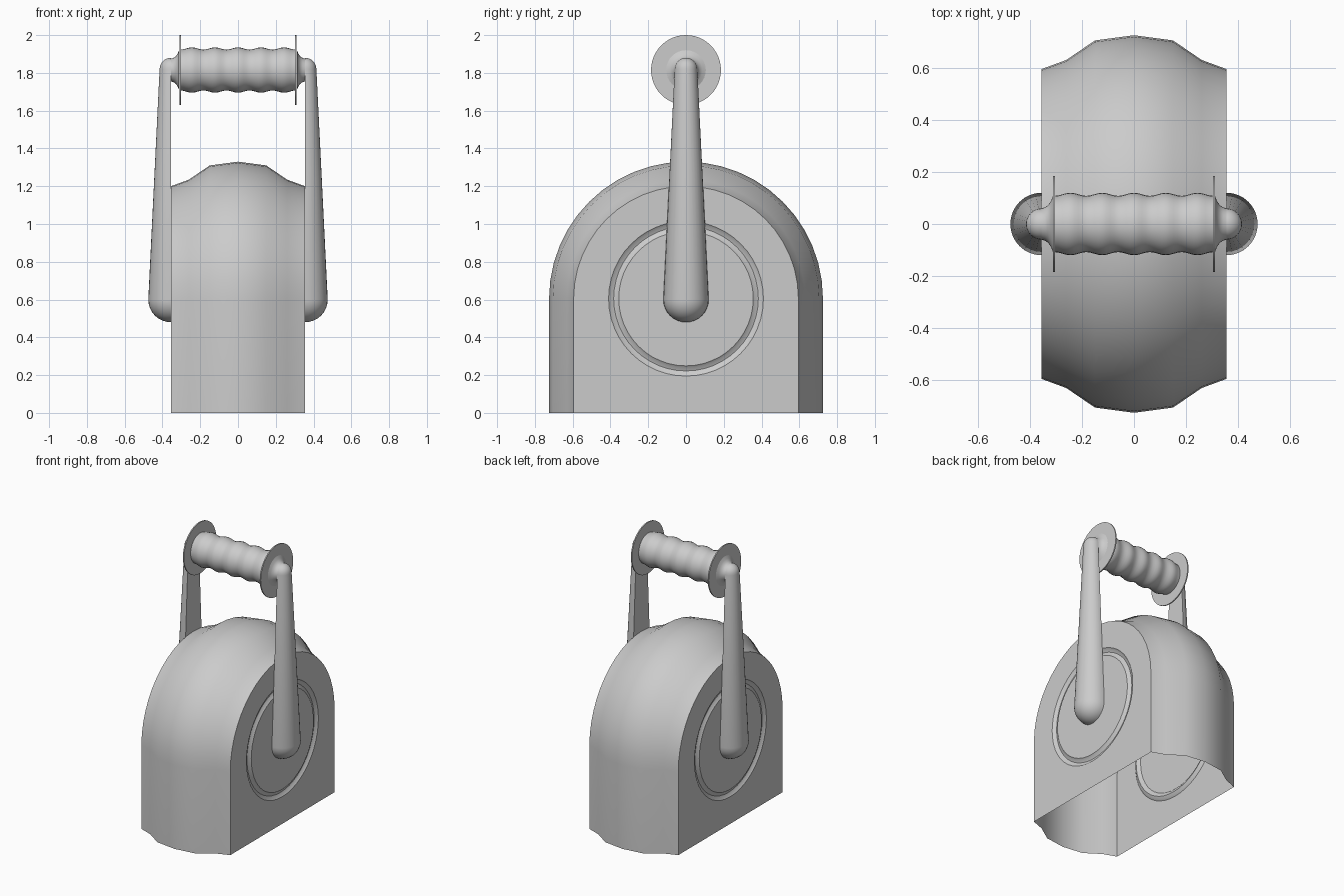
import bpy, bmesh
from math import sin, cos, pi

if "Cube" in bpy.data.objects:
    bpy.data.objects.remove(bpy.data.objects["Cube"])

ZC = 0.605      # height of the arch centre
SIDE = 0.355    # half width of the body
GRIP_Z = 1.815


def make(name, verts, faces, angle=30):
    bm = bmesh.new()
    vs = [bm.verts.new(v) for v in verts]
    for f in faces:
        bm.faces.new([vs[i] for i in f])
    bmesh.ops.remove_doubles(bm, verts=bm.verts, dist=1e-5)
    bmesh.ops.recalc_face_normals(bm, faces=bm.faces)
    me = bpy.data.meshes.new(name)
    bm.to_mesh(me)
    bm.free()
    ob = bpy.data.objects.new(name, me)
    bpy.context.collection.objects.link(ob)
    bpy.ops.object.select_all(action='DESELECT')
    ob.select_set(True)
    bpy.context.view_layer.objects.active = ob
    bpy.ops.object.shade_smooth_by_angle(angle=angle * pi / 180)
    return ob


def grid(rows, closed=False):
    """Join equal-length rows of points with quads."""
    n = len(rows[0])
    verts = [p for r in rows for p in r]
    faces = [(i * n + j, i * n + (j + 1) % n,
              (i + 1) * n + (j + 1) % n, (i + 1) * n + j)
             for i in range(len(rows) - 1) for j in range(n if closed else n - 1)]
    return verts, faces


def lathe_x(name, profile, z, n=32):
    """Revolve (x, radius) points about a horizontal axis."""
    rows = [[(x, r * cos(2 * pi * k / n), z + r * sin(2 * pi * k / n))
             for k in range(n)] for x, r in profile]
    return make(name, *grid(rows, True), angle=40)


# Arched body cover, open underneath
section = [(-SIDE, .595), (-.26, .63), (-.15, .705), (0, .725),
           (.15, .705), (.26, .63), (SIDE, .595)]
rows = []
for x, r in section:
    arc = [(x, r * cos(pi * k / 24), ZC + r * sin(pi * k / 24)) for k in range(25)]
    rows.append([(x, r, 0)] + arc + [(x, -r, 0)])
make("body_cover", *grid(rows))

# Round groove section on the side panels: (radius, depth)
groove = [(.41, 0), (.40, .008), (.383, .015), (.366, .008), (.356, 0)]
N = 48
for s, label in ((-1, "left"), (1, "right")):
    # Side panel: arch outline stepping in to the ring groove
    outline = []
    for k in range(N):
        c, d = cos(2 * pi * k / N), sin(2 * pi * k / N)
        m = 1 if k <= N // 2 else max(abs(c), abs(d))
        outline.append((s * SIDE, .595 * c / m, ZC + (.595 if d >= 0 else ZC) * d / m))
    rows = [outline] + [[(s * (SIDE - dep), r * cos(2 * pi * k / N),
                          ZC + r * sin(2 * pi * k / N)) for k in range(N)]
                        for r, dep in groove]
    verts, faces = grid(rows, True)
    faces.append(tuple(range(len(verts) - N, len(verts))))
    make("side_panel_" + label, verts, faces)

    # Tapered half-round arm with domed ends and a flat back
    prof = [(.12 * sin(pi * k / 16), .6 - .12 * cos(pi * k / 16)) for k in range(9)]
    prof += [(.06 * cos(pi * k / 12), 1.82 + .06 * sin(pi * k / 12)) for k in range(7)]
    rows = [[(s * (SIDE + r * sin(pi * k / 16)), r * cos(pi * k / 16), z)
             for k in range(17)] for r, z in prof]
    verts, faces = grid(rows)
    last = len(prof) - 1
    faces.append([i * 17 for i in range(last + 1)] +
                 [i * 17 + 16 for i in range(last - 1, 0, -1)])
    make("arm_" + label, verts, faces, 40)

    # Flared collar between arm and guard disc
    lathe_x("collar_" + label, [(s * x, r) for x, r in (
        (SIDE, .06), (.342, .064), (.33, .072), (.32, .086), (.312, .105))], GRIP_Z)

    # Thin guard disc
    lathe_x("guard_disc_" + label, [(s * x, r) for x, r in (
        (.311, 0), (.311, .185), (.303, .185), (.303, 0))], GRIP_Z, 48)

# Wavy grip bar
lathe_x("grip", [(x, .114 + .006 * cos(2 * pi * x / .122))
                 for x in (-.305 + .61 * k / 40 for k in range(41))], GRIP_Z)
